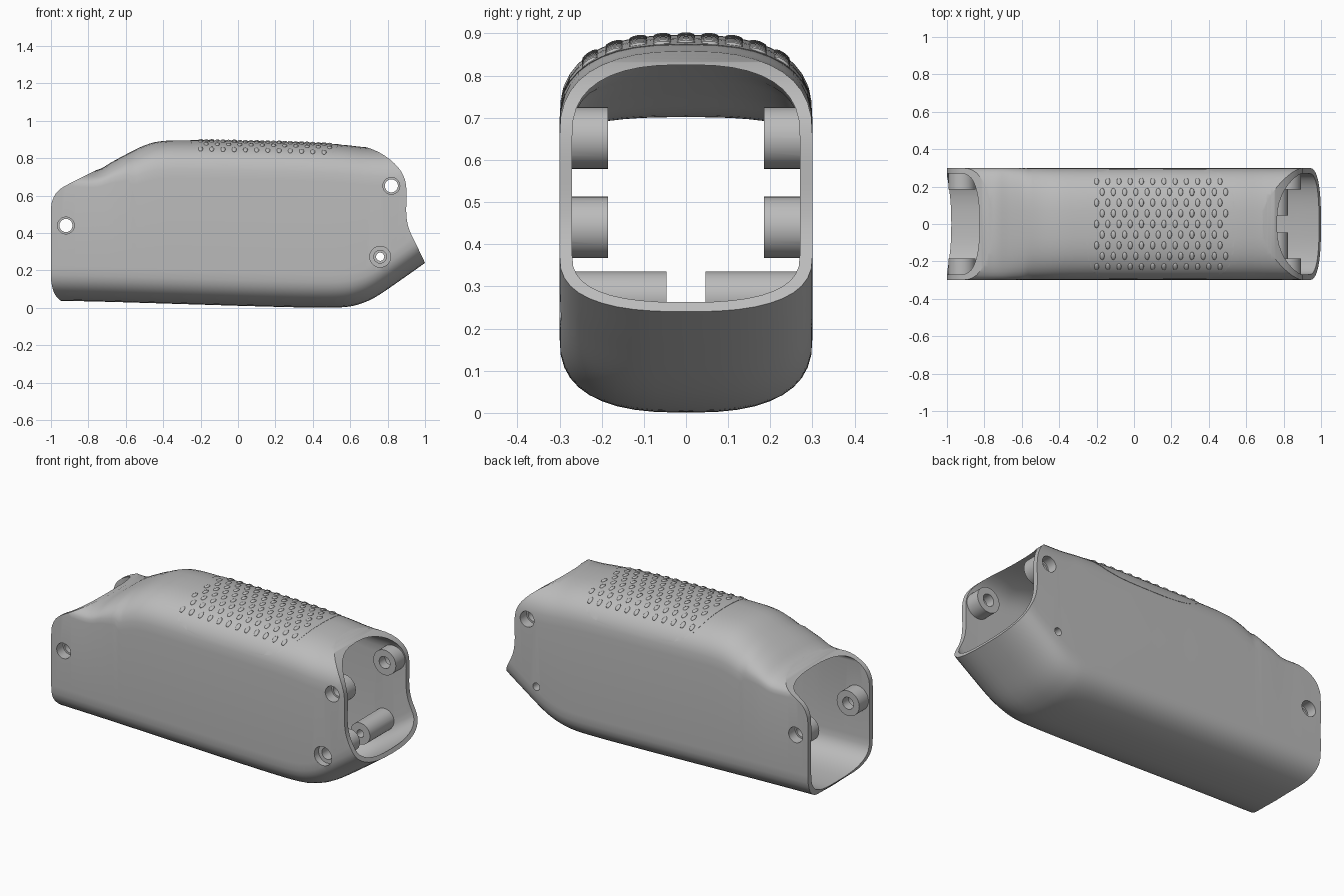
import bpy, bmesh, math
from mathutils import Matrix, Vector

if "Cube" in bpy.data.objects:
    bpy.data.objects.remove(bpy.data.objects["Cube"], do_unlink=True)

grey = bpy.data.materials.new("matte_grey")
grey.use_nodes = True
COLOUR = (0.5, 0.5, 0.5, 1)
grey.diffuse_color = COLOUR
for node in grey.node_tree.nodes:
    if node.type == 'BSDF_PRINCIPLED':
        node.inputs["Base Color"].default_value = COLOUR

HALF_WIDTH, WALL, POWER = 0.3, 0.03, 2.6


def smooth(pts, steps=8):
    """Smooth chain through the given points."""
    p = [Vector(q) for q in [pts[0], *pts, pts[-1]]]
    out = []
    for a, b, c, d in zip(p, p[1:], p[2:], p[3:]):
        for i in range(steps):
            t = i / steps
            out.append(0.5 * (2 * b + (c - a) * t + (2 * a - 5 * b + 4 * c - d) * t * t
                              + (3 * b - a - 3 * c + d) * t ** 3))
    return out + [p[-1]]


def lookup(chain, x):
    for a, b in zip(chain, chain[1:]):
        if x <= b.x:
            return a.y + (b.y - a.y) * (x - a.x) / (b.x - a.x)
    return chain[-1].y


# Side profile of the housing: crown line, belly line and crown corner height
CROWN = smooth([(-1.06, .735), (-.9, .735), (-.76, .735), (-.67, .782), (-.58, .83), (-.49, .872),
                (-.4, .892), (-.25, .895), (0, .891), (.3, .884), (.55, .872), (.69, .858),
                (.85, .855), (1.06, .855)])
BELLY = smooth([(-1.06, .04), (-.7, .032), (-.3, .02), (.1, .008), (.4, .001), (.56, .003),
                (.65, .02), (.74, .06), (.87, .148), (1, .24), (1.06, .282)])
CORNER = smooth([(-1.06, .09), (-.76, .09), (-.6, .14), (-.4, .2), (1.06, .2)])


def crown_height(x, y):
    r = lookup(CORNER, x)
    return lookup(CROWN, x) - r + r * (1 - (abs(y) / HALF_WIDTH) ** POWER) ** (1 / POWER)


def make(name, bm):
    bmesh.ops.recalc_face_normals(bm, faces=bm.faces[:])
    mesh = bpy.data.meshes.new(name)
    bm.to_mesh(mesh)
    bm.free()
    mesh.materials.append(grey)
    ob = bpy.data.objects.new(name, mesh)
    bpy.context.collection.objects.link(ob)
    return ob


def loft(name, inset, x0=-1.06, x1=1.06, stations=90, n=20):
    """Closed tube of rounded sections, inset from the outer skin."""
    bm = bmesh.new()
    rings = []
    for s in range(stations + 1):
        x = x0 + (x1 - x0) * s / stations
        top, low = lookup(CROWN, x) - inset, lookup(BELLY, x) + inset
        ring = []
        for sign, edge, r in ((1, top, lookup(CORNER, x) - inset), (-1, low, .18 - inset)):
            for i in range(n + 1):
                a = math.pi * i / n
                y = sign * math.copysign(abs(math.cos(a)) ** (2 / POWER), math.cos(a))
                z = edge - sign * r * (1 - max(0, math.sin(a)) ** (2 / POWER))
                ring.append(bm.verts.new((x, y * (HALF_WIDTH - inset), z)))
        rings.append(ring)
    for a, b in zip(rings, rings[1:]):
        for i in range(len(a)):
            j = (i + 1) % len(a)
            bm.faces.new((a[i], a[j], b[j], b[i]))
    bm.faces.new(rings[0])
    bm.faces.new(rings[-1])
    return make(name, bm)


def prism(name, outline):
    """Side outline extruded across the full width."""
    bm = bmesh.new()
    face = bm.faces.new([bm.verts.new((p[0], -.5, p[1])) for p in outline])
    ext = bmesh.ops.extrude_face_region(bm, geom=[face])
    bmesh.ops.translate(bm, vec=(0, 1, 0),
                        verts=[v for v in ext["geom"] if isinstance(v, bmesh.types.BMVert)])
    return make(name, bm)


def rod(name, x, z, r, y0, y1):
    bm = bmesh.new()
    place = Matrix.Translation((x, (y0 + y1) / 2, z)) @ Matrix.Rotation(math.pi / 2, 4, 'X')
    bmesh.ops.create_cone(bm, cap_ends=True, segments=40, radius1=r, radius2=r,
                          depth=y1 - y0, matrix=place)
    return make(name, bm)


def combine(ob, tool, operation):
    """Apply a boolean and discard the tool."""
    tool.hide_render = True
    mod = ob.modifiers.new(operation, 'BOOLEAN')
    mod.operation, mod.object, mod.solver = operation, tool, 'EXACT'
    bpy.ops.object.select_all(action='DESELECT')
    bpy.context.view_layer.objects.active = ob
    ob.select_set(True)
    bpy.ops.object.modifier_apply(modifier=mod.name)
    bpy.data.objects.remove(tool, do_unlink=True)


def soften(ob, degrees):
    bpy.ops.object.select_all(action='DESELECT')
    bpy.context.view_layer.objects.active = ob
    ob.select_set(True)
    bpy.ops.object.shade_smooth_by_angle(angle=math.radians(degrees))


# Housing shell with both ends trimmed to curved openings
housing = loft("housing", 0)
combine(housing, loft("cavity", WALL, -1.1, 1.1), 'DIFFERENCE')
right_trim = smooth([(-.95, .04), (-.978, .07), (-.995, .12), (-1, .18), (-1, .35), (-1, .52),
                     (-.988, .585), (-.95, .635), (-.86, .685), (-.76, .735)])
left_trim = smooth([(.69, .858), (.76, .828), (.83, .778), (.88, .715), (.9, .64), (.9, .5),
                    (.915, .42), (.95, .345), (1, .24)])
combine(housing, prism("end_trim", [(-.93, -.2), *right_trim, (-.7, .8), (-.7, 1.2),
                                    (.64, 1.2), (.64, .93), *left_trim, (1, -.2)]), 'INTERSECT')

# Screw bosses on both inner walls: x, z, radius, inner end
UPPER = [(-.92, .44), (.82, .652)]
LOWER = (.76, .273)
for x, z, r, y in [(*p, .073, .185) for p in UPPER] + [(*LOWER, .0625, .046)]:
    for y0, y1 in ((y, .285), (-.285, -y)):
        combine(housing, rod("boss", x, z, r, y0, y1), 'UNION')

# Screw holes with wider recesses in the outer walls
for x, z in UPPER:
    combine(housing, rod("screw_hole", x, z, .035, -.4, .4), 'DIFFERENCE')
    for y0, y1 in ((.24, .4), (-.4, -.24)):
        combine(housing, rod("recess", x, z, .045, y0, y1), 'DIFFERENCE')
combine(housing, rod("screw_hole", *LOWER, .022, -.4, .4), 'DIFFERENCE')
combine(housing, rod("counterbore", *LOWER, .034, -.4, -.12), 'DIFFERENCE')
combine(housing, rod("recess", *LOWER, .056, -.4, -.26), 'DIFFERENCE')
soften(housing, 32)

# Thin grip panel wrapped over the crown
grip = loft("grip_panel", -.002, -.4, .7, 60)
combine(grip, loft("grip_inside", .008, -.45, .75, 60), 'DIFFERENCE')
edge = smooth([(-.26, .92), (-.245, .87), (-.2, .81), (-.12, .77), (0, .752), (.15, .748),
               (.3, .75), (.4, .765), (.47, .8), (.525, .85), (.555, .92)])
combine(grip, prism("grip_outline", [(-.26, 1.1), *edge, (.555, 1.1)]), 'INTERSECT')
soften(grip, 32)

# Staggered oval studs lying on the grip panel
bm = bmesh.new()
for row in range(-4, 5):
    for col in range(12):
        x, y = -.2 + .06 * col + .03 * (row % 2), .057 * row
        d = .002
        normal = Vector(((crown_height(x - d, y) - crown_height(x + d, y)) / (2 * d),
                         (crown_height(x, y - d) - crown_height(x, y + d)) / (2 * d), 1))
        turn = Vector((0, 0, 1)).rotation_difference(normal).to_matrix().to_4x4()
        place = Matrix.Translation((x, y, crown_height(x, y) + .001))
        bmesh.ops.create_icosphere(bm, subdivisions=2, radius=1,
                                   matrix=place @ turn @ Matrix.Diagonal((.013, .022, .007, 1)))
soften(make("grip_studs", bm), 60)
